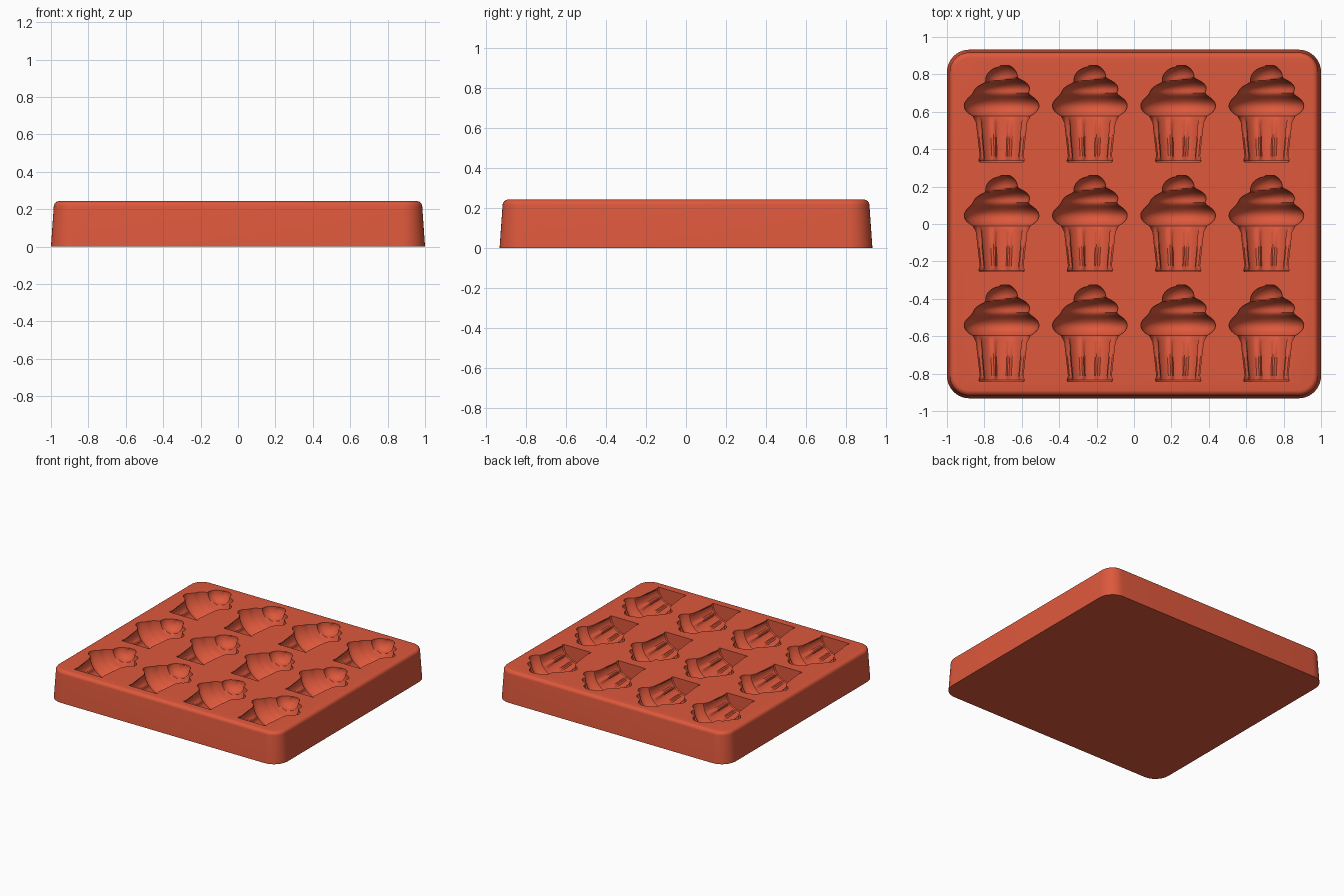
import bpy, bmesh
from math import sin, cos, pi, sqrt, radians

if "Cube" in bpy.data.objects:
    bpy.data.objects.remove(bpy.data.objects["Cube"], do_unlink=True)

HEIGHT = 0.243
SEGMENTS = 80

red = bpy.data.materials.new("brick red silicone")
red.use_nodes = True
red.diffuse_color = (0.73, 0.098, 0.045, 1)
red.node_tree.nodes["Principled BSDF"].inputs["Base Color"].default_value = red.diffuse_color


def loft(bm, rings):
    """Skin a stack of point rings and cap both ends."""
    loops = [[bm.verts.new(p) for p in ring] for ring in rings]
    for a, b in zip(loops, loops[1:]):
        for i in range(len(a)):
            j = (i + 1) % len(a)
            bm.faces.new((a[i], a[j], b[j], b[i]))
    bm.faces.new(loops[0])
    bm.faces.new(loops[-1])


def make_object(name, bm):
    bmesh.ops.recalc_face_normals(bm, faces=bm.faces[:])
    mesh = bpy.data.meshes.new(name)
    bm.to_mesh(mesh)
    bm.free()
    mesh.materials.append(red)
    obj = bpy.data.objects.new(name, mesh)
    bpy.context.collection.objects.link(obj)
    return obj


def rounded_rectangle(inset, z, radius=0.12, steps=10):
    hx, hy, r = 1.0 - inset, 0.932 - inset, radius - inset
    ring = []
    for k, (sx, sy) in enumerate(((1, 1), (-1, 1), (-1, -1), (1, -1))):
        for i in range(steps + 1):
            a = (k + i / steps) * pi / 2
            ring.append((sx * (hx - r) + r * cos(a), sy * (hy - r) + r * sin(a), z))
    return ring


# Tapered tray with a rounded upper edge
EDGE = 0.028
rings = [rounded_rectangle(0, 0)]
for i in range(7):
    a = i / 6 * pi / 2
    rings.append(rounded_rectangle(0.015 + EDGE * (1 - cos(a)), HEIGHT - EDGE + EDGE * sin(a)))
tray_bm = bmesh.new()
loft(tray_bm, rings)
tray = make_object("baking_mold", tray_bm)


# Cupcake cavity: fluted wrapper below three swirled frosting tiers
TIERS = ((0.045, 0.085, 0.20, 0.0), (0.125, 0.065, 0.15, 0.012), (0.19, 0.071, 0.085, 0.008))
WRAPPER_BOTTOM, WRAPPER_TOP, TIP = -0.255, -0.014, 0.26


def frosting_radius(y, a):
    total = 0
    for centre, half, radius, tilt in TIERS:
        t = (y - centre - tilt * sin(a)) / half
        total += (radius * sqrt(max(0, 1 - t * t))) ** 8
    return max(total ** 0.125, 0.008)


def wrapper_radius(y, a):
    t = (y - WRAPPER_BOTTOM) / (WRAPPER_TOP - WRAPPER_BOTTOM)
    rib = max(0, -cos(10 * a)) ** 2
    fade = min(1, t * 8, (1 - t) * 8)
    corner = 0.006 if t == 0 else 0
    return 0.124 + 0.027 * t - 0.015 * rib * fade - corner


def cupcake_rings(cx, cy):
    stations = [(WRAPPER_BOTTOM + (WRAPPER_TOP - WRAPPER_BOTTOM) * t, wrapper_radius)
                for t in (0, 0.03, 0.08, 0.13, 0.5, 0.87, 0.94, 1)]
    start = WRAPPER_TOP + 0.004
    stations += [(start + (TIP - start) * sin(i / 36 * pi / 2), frosting_radius) for i in range(37)]
    for y, radius in stations:
        ring = []
        for s in range(SEGMENTS):
            a = (s + 0.5) * 2 * pi / SEGMENTS
            r = radius(y, a)
            ring.append((cx + r * sin(a), cy + y, HEIGHT - 0.95 * r * cos(a)))
        yield ring


cut_bm = bmesh.new()
for row in (-1, 0, 1):
    for column in (-1.5, -0.5, 0.5, 1.5):
        loft(cut_bm, list(cupcake_rings(column * 0.472, row * 0.587)))
cutter = make_object("cavity_cutter", cut_bm)
cutter.hide_render = True

# Carve the cavities, then discard the cutter
carve = tray.modifiers.new("cavities", "BOOLEAN")
carve.operation = "DIFFERENCE"
carve.solver = "EXACT"
carve.object = cutter
bpy.ops.object.select_all(action="DESELECT")
tray.select_set(True)
bpy.context.view_layer.objects.active = tray
bpy.ops.object.modifier_apply(modifier=carve.name)
bpy.data.objects.remove(cutter, do_unlink=True)
bpy.ops.object.shade_smooth_by_angle(angle=radians(35))
